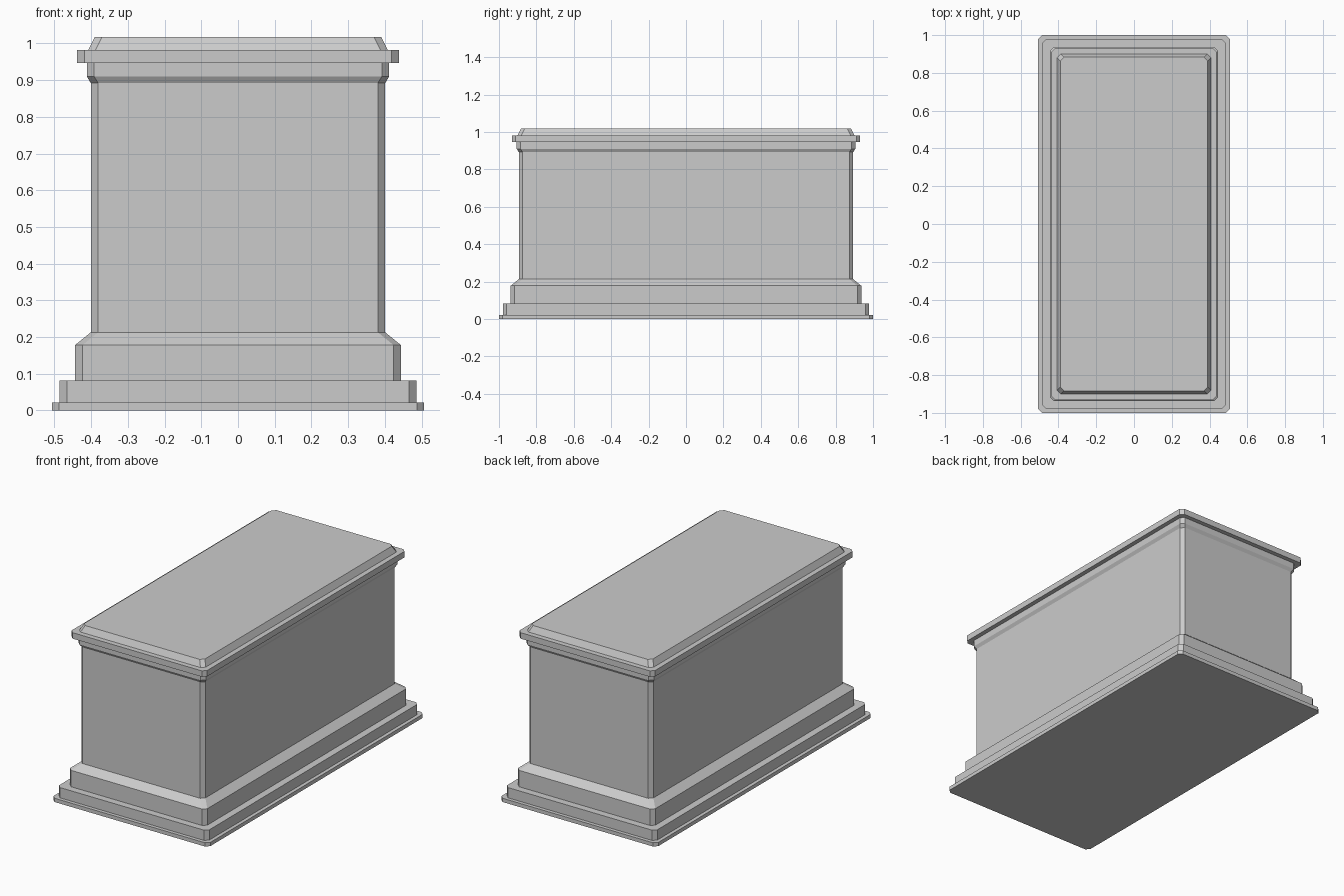
import bpy
import bmesh

if "Cube" in bpy.data.objects:
    bpy.data.objects.remove(bpy.data.objects["Cube"])

EXTRA_LENGTH = 0.493  # half-length minus half-width, constant on every tier
CHAMFER = 0.02        # cut on the vertical corners


def ring(bm, half_x, z):
    """Chamfered rectangle, counter-clockwise seen from above."""
    x, y, c = half_x, half_x + EXTRA_LENGTH, CHAMFER
    points = [(x, -y + c), (x, y - c), (x - c, y), (-x + c, y),
              (-x, y - c), (-x, -y + c), (-x + c, -y), (x - c, -y)]
    return [bm.verts.new((px, py, z)) for px, py in points]


def tiered_block(name, profile, cap_bottom=False, cap_top=False):
    """Loft chamfered rectangles through (half width, height) pairs."""
    bm = bmesh.new()
    rings = [ring(bm, half_x, z) for half_x, z in profile]
    for low, high in zip(rings, rings[1:]):
        for i in range(8):
            j = (i + 1) % 8
            bm.faces.new((low[i], low[j], high[j], high[i]))
    if cap_bottom:
        bm.faces.new(rings[0][::-1])
    if cap_top:
        bm.faces.new(rings[-1])
    mesh = bpy.data.meshes.new(name)
    bm.to_mesh(mesh)
    bm.free()
    obj = bpy.data.objects.new(name, mesh)
    bpy.context.collection.objects.link(obj)
    return obj


# Stepped base with sloped upper edge
tiered_block("stepped_base", [
    (0.507, 0.0), (0.507, 0.022),
    (0.486, 0.022), (0.486, 0.082),
    (0.444, 0.082), (0.444, 0.178), (0.401, 0.213)], cap_bottom=True)

# Plain main body
tiered_block("main_body", [(0.401, 0.213), (0.401, 0.892)])

# Neck moulding, projecting slab and bevelled top
tiered_block("top_slab", [
    (0.401, 0.892), (0.412, 0.91), (0.412, 0.947),
    (0.438, 0.947), (0.438, 0.982),
    (0.408, 0.982), (0.39, 1.018)], cap_top=True)
